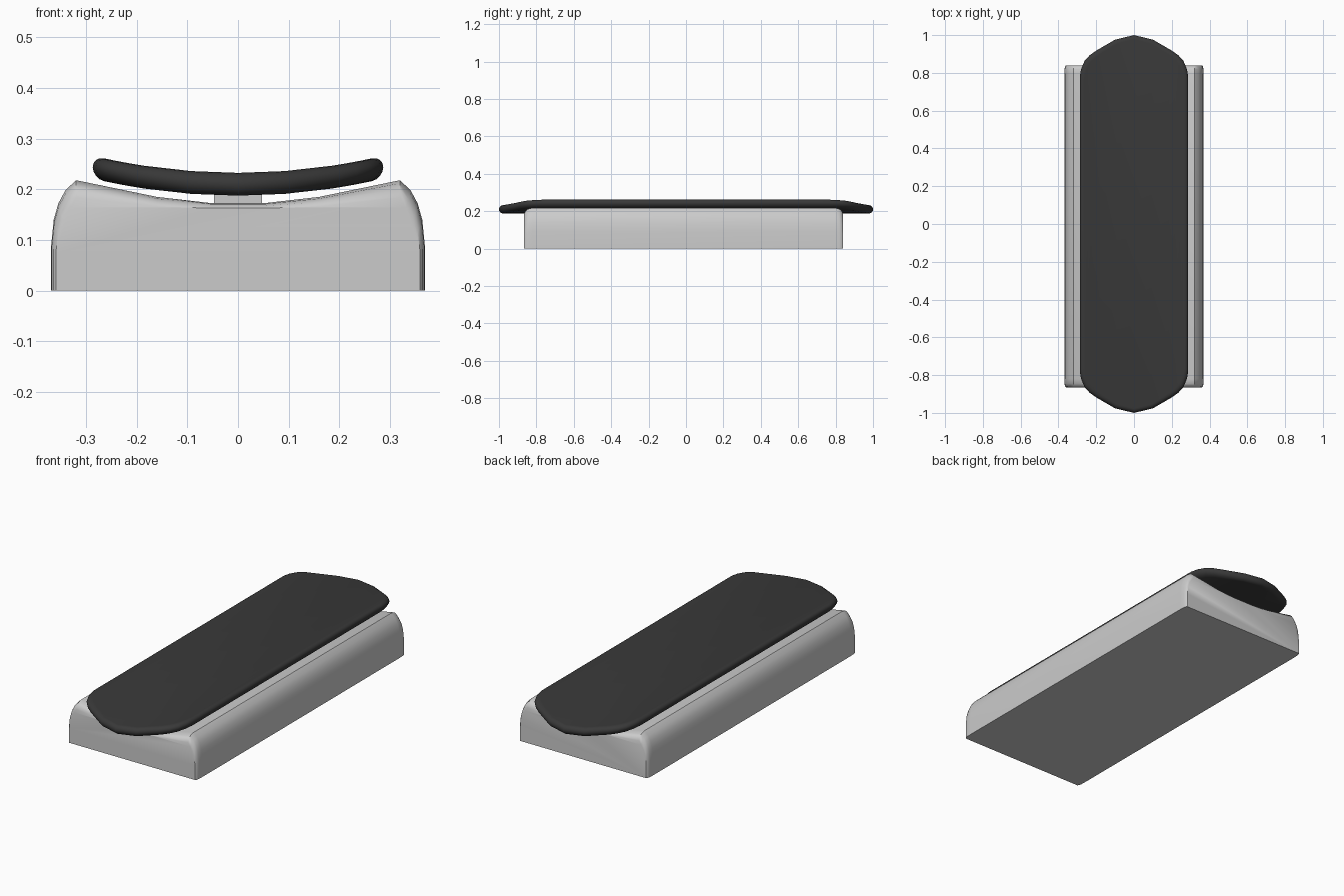
import bpy, bmesh, math

if "Cube" in bpy.data.objects:
    bpy.data.objects.remove(bpy.data.objects["Cube"])


def finish(name, bm, angle=35):
    bmesh.ops.recalc_face_normals(bm, faces=bm.faces)
    mesh = bpy.data.meshes.new(name)
    bm.to_mesh(mesh)
    bm.free()
    obj = bpy.data.objects.new(name, mesh)
    bpy.context.collection.objects.link(obj)
    bpy.ops.object.select_all(action='DESELECT')
    obj.select_set(True)
    bpy.context.view_layer.objects.active = obj
    bpy.ops.object.shade_smooth_by_angle(angle=math.radians(angle))
    return obj


def bridge(bm, a, b):
    n = len(a)
    for i in range(n):
        j = (i + 1) % n
        bm.faces.new((a[i], a[j], b[j], b[i]))


# Base: dished profile lofted along y, with rounded top ends
half = [(0.369, 0), (0.369, 0.09), (0.364, 0.14), (0.355, 0.172),
        (0.341, 0.198), (0.32, 0.218), (0.16, 0.185), (0.055, 0.173)]
profile = half + [(-x, z) for x, z in reversed(half)]
y0, y1 = -0.865, 0.84
# (distance from end, top drop, side inset)
ends = [(0, 0.034, 0.009), (0.006, 0.018, 0.004), (0.02, 0.006, 0.001), (0.045, 0, 0)]
stations = [(y0 + d, dr, s) for d, dr, s in ends]
stations += [(y1 - d, dr, s) for d, dr, s in reversed(ends)]
bm = bmesh.new()
rings = []
for y, drop, side in stations:
    ring = []
    for x, z in profile:
        # the dish centre stays higher than the rims at the ends
        k = min(1, z / 0.2) * (0.35 if abs(x) < 0.1 else 0.6 if abs(x) < 0.2 else 1)
        inset = side if abs(x) > 0.33 else 0
        ring.append(bm.verts.new((x - math.copysign(inset, x), y, z - drop * k)))
    rings.append(ring)
for a, b in zip(rings, rings[1:]):
    bridge(bm, a, b)
bm.faces.new(rings[0])
bm.faces.new(rings[-1])
finish("base", bm)

# Mounting strip between base and pad
bm = bmesh.new()
bmesh.ops.create_cube(bm, size=1)
for v in bm.verts:
    v.co = (v.co.x * 0.094, v.co.y * 1.2, 0.182 + v.co.z * 0.036)
finish("mounting_strip", bm)

# Pad: curved across its width, rounded rim, bowed ends
W, R = 0.287, 0.0225
quarter = [(0, 1.0), (0.1, 0.976), (0.2, 0.918), (0.235, 0.893),
           (0.262, 0.863), (0.28, 0.82), (W, 0.78)]
cols = [(-x, y) for x, y in reversed(quarter[1:])] + quarter
n = len(cols)
bm = bmesh.new()
rings = []
for k in range(9):
    a = math.radians(-90 + 22.5 * k)
    inset = R * (1 - math.cos(a))
    ring = []
    for sign, seq in ((1, cols), (-1, cols[::-1])):
        for x, y in seq:
            px = x * (W - inset) / W
            ring.append(bm.verts.new((px, sign * (y - inset), 0.21 + 0.41 * px * px + R * math.sin(a))))
    rings.append(ring)
for a, b in zip(rings, rings[1:]):
    bridge(bm, a, b)
for ring in (rings[0], rings[-1]):
    for i in range(n - 1):
        bm.faces.new((ring[i], ring[i + 1], ring[2 * n - 2 - i], ring[2 * n - 1 - i]))
pad = finish("pad", bm, 40)
mat = bpy.data.materials.new("dark_cushion")
mat.diffuse_color = (0.04, 0.04, 0.04, 1)
mat.use_nodes = True
mat.node_tree.nodes["Principled BSDF"].inputs["Base Color"].default_value = mat.diffuse_color
pad.data.materials.append(mat)
